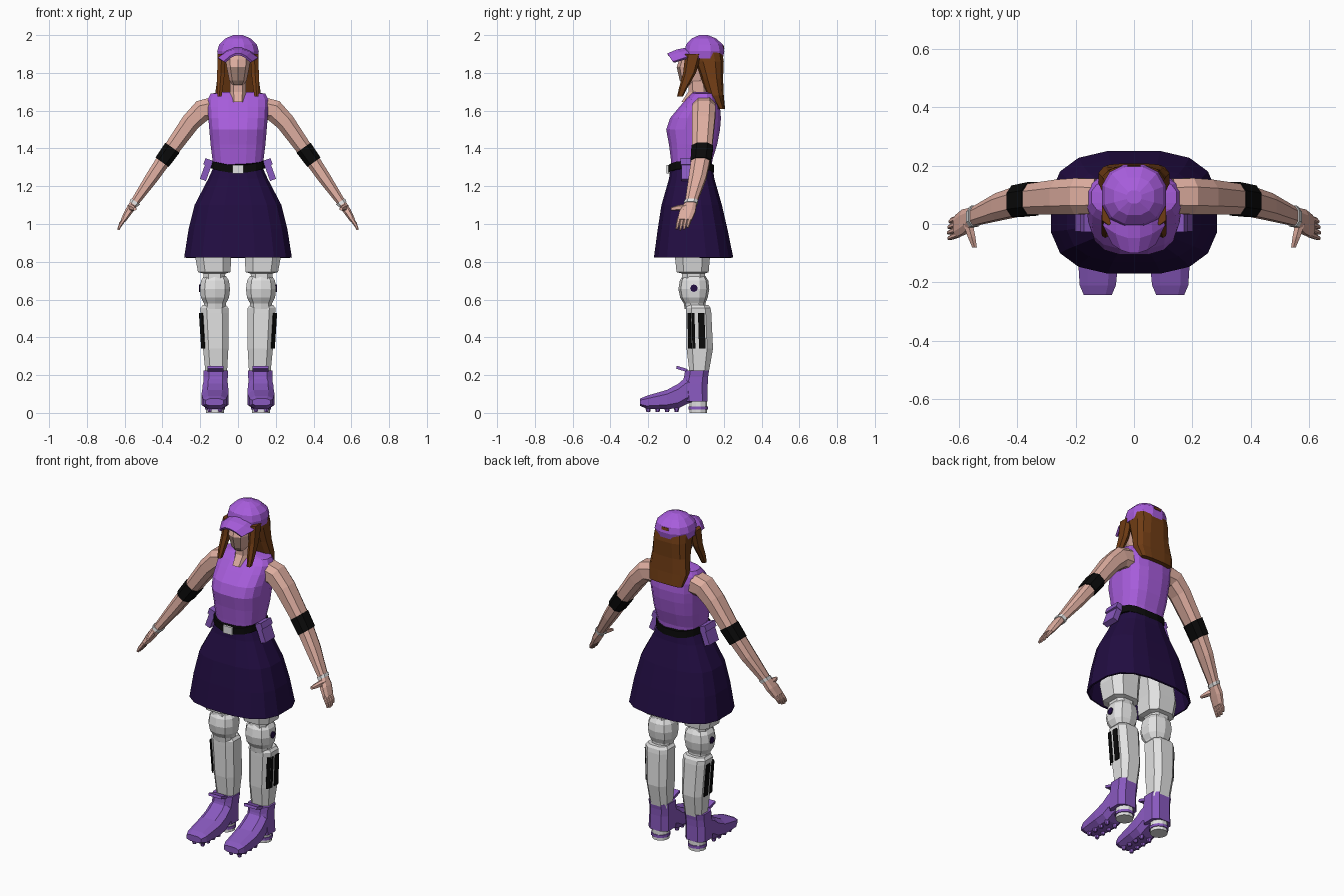
import bpy, bmesh, math
from mathutils import Vector, Matrix

if "Cube" in bpy.data.objects:
    bpy.data.objects.remove(bpy.data.objects["Cube"])


def material(name, rgb):
    m = bpy.data.materials.new(name)
    m.diffuse_color = (*rgb, 1)
    m.use_nodes = True
    m.node_tree.nodes["Principled BSDF"].inputs["Base Color"].default_value = m.diffuse_color
    return m


BRIGHT = material("bright purple", (0.39, 0.11, 0.72))
PURPLE = material("boot purple", (0.25, 0.10, 0.52))
DARK = material("dark purple", (0.016, 0.004, 0.055))
SKIN = material("skin", (0.73, 0.42, 0.35))
SHADE = material("deep skin", (0.40, 0.25, 0.20))
BROWN = material("hair brown", (0.16, 0.045, 0.007))
WHITE = material("white", (0.76, 0.76, 0.76))
GREY = material("grey", (0.5, 0.5, 0.5))
BLACK = material("black", (0.003, 0.003, 0.003))


def finish(name, bm, mat, mirror=False):
    bmesh.ops.recalc_face_normals(bm, faces=bm.faces)
    me = bpy.data.meshes.new(name)
    bm.to_mesh(me)
    bm.free()
    me.materials.append(mat)
    ob = bpy.data.objects.new(name, me)
    bpy.context.collection.objects.link(ob)
    if mirror:
        ob.modifiers.new("mirror", 'MIRROR').use_mirror_merge = False
    return ob


def sec(a, hw, lo, hi, cx=0, n=8, p=3, axis='z'):
    """Rounded-box section at height (or depth) a, spanning lo..hi on the other axis."""
    pts = []
    top = math.cos(math.pi / n) ** (2 / p)
    for i in range(n):
        t = math.pi / n + i * math.tau / n
        c, s = math.cos(t), math.sin(t)
        x = cx + hw * math.copysign(abs(c) ** (2 / p), c) / top
        w = (lo + hi) / 2 + (hi - lo) / 2 * math.copysign(abs(s) ** (2 / p), s) / top
        pts.append(Vector((x, w, a) if axis == 'z' else (x, a, w)))
    return pts


def tube(path):
    """Rings across a path of (x, y, z, half depth, half thickness)."""
    rings = []
    for i, (x, y, z, ry, rt) in enumerate(path):
        a, b = path[max(i - 1, 0)], path[min(i + 1, len(path) - 1)]
        d = Vector((b[0] - a[0], 0, b[2] - a[2])).normalized()
        v = Vector((-d.z, 0, d.x))
        rings.append([Vector((x, y, z)) + Vector((0, q.x, 0)) + v * q.y
                      for q in sec(0, ry, -rt, rt, p=2.6)])
    return rings


def loft(name, rings, mat, mirror=False, caps=True):
    bm = bmesh.new()
    vs = [[bm.verts.new(p) for p in r] for r in rings]
    n = len(rings[0])
    for r, s in zip(vs, vs[1:]):
        for i in range(n):
            bm.faces.new((r[i], r[(i + 1) % n], s[(i + 1) % n], s[i]))
    if caps:
        bm.faces.new(vs[0])
        bm.faces.new(vs[-1])
    return finish(name, bm, mat, mirror)


def box(name, loc, size, mat, mirror=False, rot=0, axis='Y'):
    bm = bmesh.new()
    m = Matrix.Translation(loc) @ Matrix.Rotation(rot, 4, axis) @ Matrix.Diagonal((*size, 1))
    bmesh.ops.create_cube(bm, size=1, matrix=m)
    return finish(name, bm, mat, mirror)


# Torso and clothing
loft("shirt", [sec(*r, n=16, p=2.8) for r in (
    (1.29, .13, -.075, .135), (1.34, .135, -.08, .14), (1.42, .145, -.09, .165),
    (1.50, .152, -.105, .18), (1.56, .157, -.085, .185), (1.62, .16, -.035, .18),
    (1.66, .16, 0, .168), (1.69, .145, .03, .155), (1.70, .07, .04, .13))], BRIGHT)
skirt = loft("skirt", [sec(*r, n=16, p=2.8) for r in (
    (1.31, .125, -.08, .14), (1.24, .157, -.09, .15), (1.10, .23, -.13, .19),
    (.97, .262, -.15, .22), (.823, .285, -.17, .25))], DARK, caps=False)
sol = skirt.modifiers.new("thickness", 'SOLIDIFY')
sol.thickness, sol.offset = .01, -1
belt = [sec(z, .142, -.092, .147, n=16, p=2.8) for z in (1.27, 1.31)]
for ring in belt:
    for p in ring:
        p.z += .025 * (p.x / .142) ** 2
loft("belt", belt, BLACK)
box("buckle", (0, -.093, 1.29), (.06, .018, .045), WHITE)
box("pouch", (.167, .02, 1.285), (.034, .09, .11), PURPLE, True, -.35)
box("pouch_flap", (.158, .02, 1.325), (.042, .096, .035), PURPLE, True, -.35)

# Neck and head
loft("neck", [sec(*r) for r in ((1.645, .036, -.024, .12), (1.70, .042, .012, .12),
                                (1.79, .044, .012, .11))], SKIN)
head = loft("head", [sec(*r, n=10, p=2.4) for r in (
    (1.735, .03, -.012, .07), (1.76, .046, -.03, .12), (1.83, .06, -.045, .15),
    (1.87, .065, -.032, .16), (1.93, .07, -.005, .17))], SKIN)
head.data.materials.append(SHADE)
for f in head.data.polygons:
    if f.center.z < 1.83 and f.normal.y < -.6:
        f.material_index = 1

# Hair
loft("back_hair", [sec(*r, n=12) for r in (
    (1.92, .10, .03, .19), (1.86, .105, .045, .2), (1.77, .11, .08, .196),
    (1.68, .122, .115, .2), (1.61, .105, .168, .207))], BROWN)
loft("front_lock", [sec(*r, n=6) for r in (
    (1.90, .022, 0, .08, .087), (1.80, .02, -.012, .05, .09),
    (1.72, .016, -.035, .005, .096), (1.675, .011, -.046, -.018, .098))], BROWN, True)

# Cap with brim and rear opening
loft("cap", [sec(*r, n=12, p=2.3) for r in (
    (1.875, .104, -.005, .195), (1.915, .11, -.007, .203), (1.95, .1, 0, .195),
    (1.982, .068, .03, .16), (2.0, .025, .07, .115))], BRIGHT)
bm = bmesh.new()
rows = []
for y, z, w, bend in ((.02, 1.94, .095, .05), (-.05, 1.926, .106, .045), (-.1, 1.905, .075, .03)):
    rows.append([bm.verts.new((w * t, y + bend * t * t, z - .045 * t * t))
                 for t in (-1, -.6, -.2, .2, .6, 1)])
for r, s in zip(rows, rows[1:]):
    for i in range(5):
        bm.faces.new((r[i], r[i + 1], s[i + 1], s[i]))
brim = finish("cap_brim", bm, BRIGHT)
brim.modifiers.new("thickness", 'SOLIDIFY').thickness = .013
box("cap_opening", (0, .197, 1.937), (.045, .009, .016), BROWN, rot=.2, axis='X')

# Arms and hands
loft("arm", tube([
    (.13, .095, 1.61, .06, .062), (.19, .095, 1.60, .062, .058), (.25, .092, 1.54, .06, .05),
    (.375, .083, 1.365, .051, .04), (.46, .06, 1.24, .046, .034), (.55, .025, 1.11, .031, .022),
    (.58, .008, 1.065, .042, .02), (.607, -.008, 1.02, .038, .014)]), SKIN, True)
loft("arm_band", tube([(.347, .086, 1.404, .057, .046), (.402, .078, 1.327, .054, .043)]),
     BLACK, True)
loft("wrist_band", tube([(.543, .028, 1.12, .036, .028), (.553, .024, 1.105, .035, .026)]),
     WHITE, True)
for k in range(4):
    y, drop = -.036 + .019 * k, (.004, .0, .003, .012)[k]
    loft(f"finger_{k + 1}", tube([
        (.60, y, 1.03, .0095, .011), (.622, y - .008, .995 + drop / 2, .009, .009),
        (.635 - drop / 2, y - .013, .969 + drop, .006, .006)]), SKIN, True)
loft("thumb", [sec(*r, n=6, axis='y') for r in (
    (0, .016, 1.07, 1.105, .568), (-.045, .013, 1.072, 1.098, .556),
    (-.08, .008, 1.072, 1.087, .546))], SKIN, True)

# Legs
loft("thigh", [sec(*r) for r in (
    (1.18, .085, -.05, .12, .088), (1.0, .092, -.055, .125, .11), (.84, .097, -.06, .128, .132),
    (.745, .086, -.05, .12, .126), (.738, .058, -.02, .1, .125), (.70, .055, -.02, .1, .125))],
    WHITE, True)
loft("knee", [sec(*r, n=10, p=2.5) for r in (
    (.725, .058, -.015, .1, .122), (.70, .074, -.03, .115, .122), (.655, .08, -.037, .12, .122),
    (.61, .074, -.028, .112, .122), (.58, .058, -.01, .1, .122), (.55, .056, -.005, .1, .122))],
    WHITE, True)
calf = [sec(*r) for r in (
    (.57, .062, .005, .12, .125), (.555, .074, 0, .13, .125), (.53, .073, 0, .134, .124),
    (.34, .067, .003, .143, .118), (.20, .056, .02, .118, .115))]
loft("calf", calf, WHITE, True)

# Dark calf panels laid on the outer facets, and knee pivot
bm = bmesh.new()
for i, t0, t1 in ((6, .5, 1), (7, 0, .2), (7, .45, .9)):
    quad = []
    for ring, ts in ((calf[2], (t0, t1)), (calf[3], (t1, t0))):
        a, b = ring[i], ring[(i + 1) % 8]
        quad += [a.lerp(b, t) + Vector((.004, -.003 if i == 6 else 0, 0)) for t in ts]
    bm.faces.new([bm.verts.new(p) for p in quad])
panel = finish("calf_panel", bm, BLACK, True)
panel.modifiers.new("thickness", 'SOLIDIFY').thickness = .006
bm = bmesh.new()
bmesh.ops.create_cone(bm, cap_ends=True, segments=8, radius1=.02, radius2=.02, depth=.012,
                      matrix=Matrix.Translation((.2, .042, .66)) @ Matrix.Rotation(math.pi / 2, 4, 'Y'))
finish("knee_pivot", bm, DARK, True)

# Boots
loft("boot_foot", [sec(*r, axis='y') for r in (
    (-.243, .048, .038, .075, .124), (-.21, .062, .022, .09, .124), (-.1, .071, .02, .122, .122),
    (-.04, .069, .025, .155, .12), (0, .066, .045, .19, .12), (.05, .06, .065, .2, .12))],
    PURPLE, True)
loft("boot_ankle", [sec(*r) for r in (
    (.06, .066, -.01, .115, .122), (.15, .064, -.022, .115, .12),
    (.19, .064, -.01, .117, .118), (.225, .066, -.005, .122, .118))], PURPLE, True)
box("boot_tongue", (.118, -.022, .233), (.085, .06, .016), PURPLE, True, -.3, 'X')
for name, z0, z1, r, mat in (("heel", 0, .065, .047, WHITE), ("heel_ring", .018, .034, .052, PURPLE)):
    loft(name, [sec(z, r, .065 - r, .065 + r, .122, 12, 2) for z in (z0, z1)], mat, True)
bm = bmesh.new()
for y in (-.2, -.15, -.1, -.05):
    for x in (.095, .15):
        bmesh.ops.create_cone(bm, cap_ends=True, segments=6, radius1=.01, radius2=.016, depth=.026,
                              matrix=Matrix.Translation((x, y, .018)))
finish("sole_cleats", bm, PURPLE, True)
